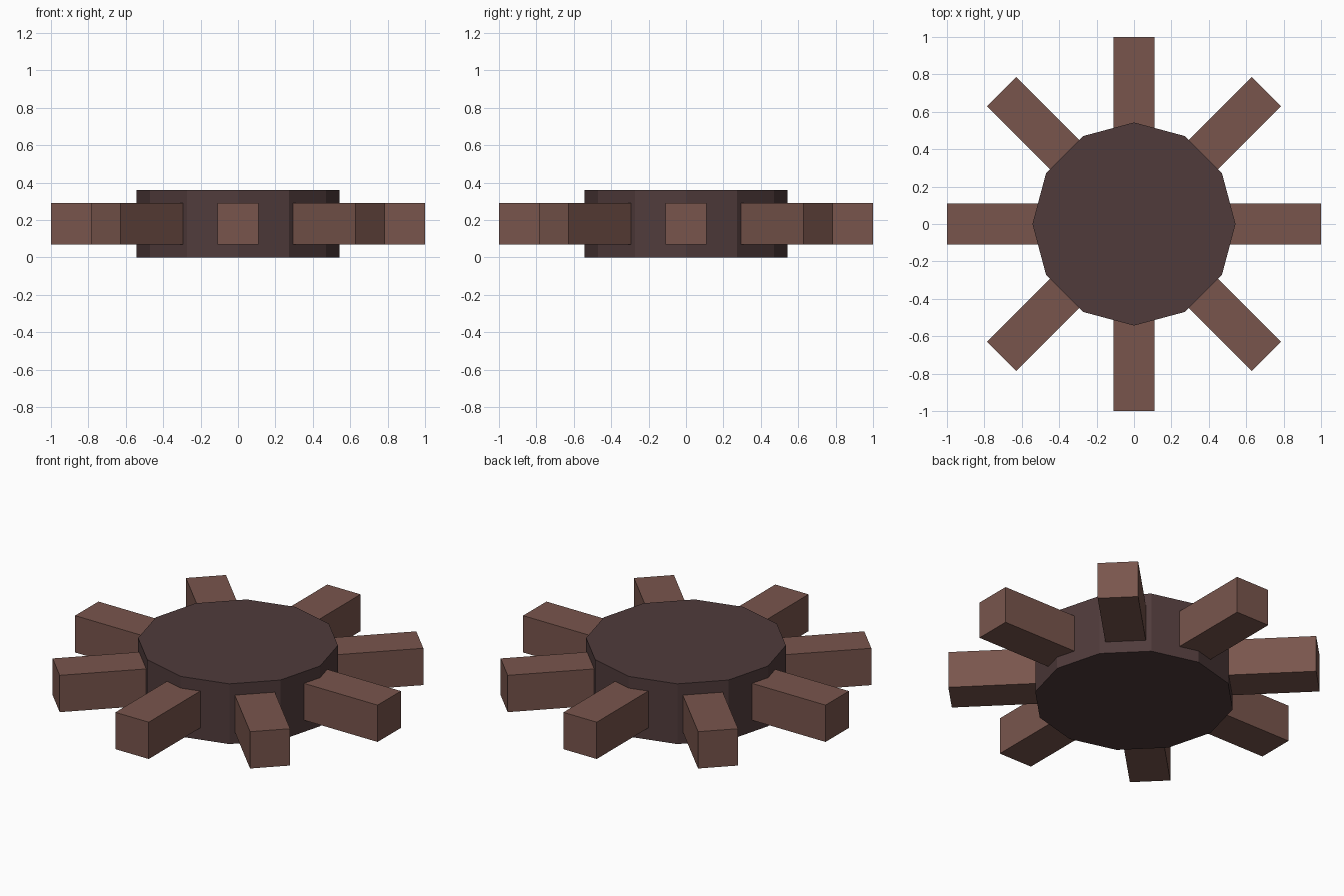
import bpy
from math import cos, sin, pi

if "Cube" in bpy.data.objects:
    bpy.data.objects.remove(bpy.data.objects["Cube"])

HUB_R, HUB_H = 0.543, 0.36
TOOTH_W, TOOTH_Z = 0.22, 0.18
INNER, OUTER = 0.46, 1.0


def material(name, rgb):
    mat = bpy.data.materials.new(name)
    mat.diffuse_color = (*rgb, 1)
    mat.use_nodes = True
    mat.node_tree.nodes["Principled BSDF"].inputs["Base Color"].default_value = mat.diffuse_color
    return mat


dark = material("dark_brown", (0.080, 0.044, 0.044))
brown = material("brown", (0.190, 0.091, 0.073))

# Twelve-sided hub, with a corner on each axis
bpy.ops.mesh.primitive_cylinder_add(vertices=12, radius=HUB_R, depth=HUB_H,
                                    location=(0, 0, HUB_H / 2))
hub = bpy.context.object
hub.name = "hub"
hub.data.materials.append(dark)

# Eight square teeth, radiating from the hub with their inner ends buried
mid = (INNER + OUTER) / 2
for i in range(8):
    a = i * pi / 4
    bpy.ops.mesh.primitive_cube_add(size=1, rotation=(0, 0, a),
                                    location=(mid * cos(a), mid * sin(a), TOOTH_Z))
    tooth = bpy.context.object
    tooth.name = f"tooth_{i + 1}"
    tooth.scale = (OUTER - INNER, TOOTH_W, TOOTH_W)
    tooth.data.materials.append(brown)
